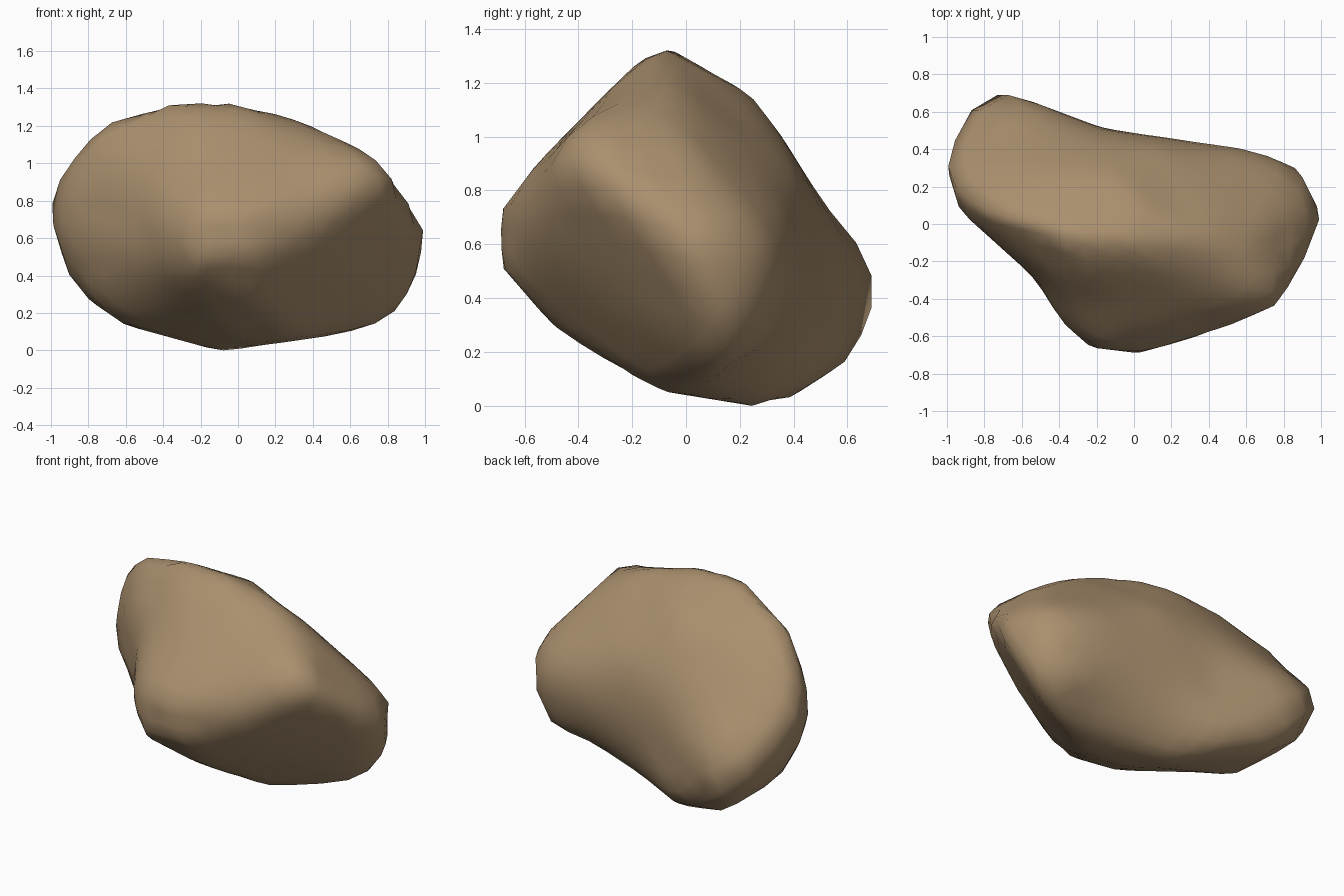
import bpy
import bmesh
import math
from mathutils import Vector

default_cube = bpy.data.objects.get("Cube")
if default_cube:
    bpy.data.objects.remove(default_cube)

# Boulder profiles, measured from its centre: (across, up) in each carving plane
FRONT = [(-1, .03), (-.98, .25), (-.9, .35), (-.77, .5), (-.53, .61), (-.29, .68),
         (0, .64), (.35, .55), (.71, .37), (.84, .23), (1, -.04), (.97, -.25),
         (.86, -.45), (.67, -.57), (-.09, -.68), (-.6, -.54), (-.79, -.41), (-.91, -.26)]
SIDE = [(-.7, .03), (-.55, .23), (-.47, .32), (-.17, .61), (.02, .68), (.2, .53), (.37, .31),
        (.69, -.14), (.69, -.35), (.59, -.51), (.42, -.63), (.28, -.68),
        (-.15, -.61), (-.5, -.37), (-.69, -.15)]
PLAN = [(-1, .3), (-.95, .47), (-.82, .69), (-.64, .69), (-.16, .51), (.58, .43),
        (.88, .29), (1, .05), (.85, -.34), (.73, -.47), (.39, -.59), (.02, -.69),
        (-.23, -.66), (-.39, -.52), (-.53, -.29), (-.93, .07)]
DIAGONAL_A = [(-.55, .68), (-.22, .69), (.04, .57), (.27, .38), (.46, .26), (.88, -.14),
              (.9, -.38), (.81, -.57), (.61, -.66), (.12, -.66), (-.26, -.52),
              (-.53, -.38), (-.6, -.22), (-.62, -.05), (-.72, .19), (-.72, .37), (-.64, .59)]
DIAGONAL_B = [(-.37, .64), (-.16, .61), (.07, .61), (.32, .55), (.6, .24), (.73, -.12),
              (.72, -.3), (.59, -.56), (.4, -.74), (.21, -.81), (-.03, -.79),
              (-.25, -.61), (-.53, -.42), (-.78, -.31), (-.9, -.05), (-.87, .18)]
DIAGONAL_C = [(-.3, .56), (.01, .55), (.24, .49), (.57, .35), (.87, .14), (1.03, -.04),
              (1.07, -.22), (.89, -.45), (.66, -.56), (.52, -.58), (-.05, -.58),
              (-.34, -.51), (-.62, -.21), (-.86, .19), (-.87, .34), (-.66, .46)]


def carver(azimuth, elevation, profile):
    """Across and up axes of a plane facing the given direction, with its profile."""
    a, e = math.radians(azimuth), math.radians(elevation)
    across = Vector((-math.sin(a), math.cos(a), 0))
    up = Vector((-math.cos(a) * math.sin(e), -math.sin(a) * math.sin(e), math.cos(e)))
    return across, up, [Vector(p) for p in profile]


CARVERS = [
    carver(-90, 0, FRONT),
    carver(0, 0, SIDE),
    carver(-90, 90, PLAN),
    carver(-55, 25, DIAGONAL_A),
    carver(125, 25, DIAGONAL_B),
    carver(55, -25, DIAGONAL_C),
]


def profile_reach(ray, profile):
    """Distance along a flat ray from the centre to the profile."""
    reach = math.inf
    for start, end in zip(profile, profile[1:] + profile[:1]):
        edge = end - start
        turn = ray.cross(edge)
        if abs(turn) < 1e-9:
            continue
        along = start.cross(ray) / turn
        distance = start.cross(edge) / turn
        if distance > 0 and -1e-5 <= along <= 1 + 1e-5:
            reach = min(reach, distance)
    return reach


def carved_radius(direction):
    return min(profile_reach(Vector((direction.dot(across), direction.dot(up))), profile)
               for across, up, profile in CARVERS)


def relax(bm, factor, times):
    for _ in range(times):
        bmesh.ops.smooth_vert(bm, verts=bm.verts, factor=factor,
                              use_axis_x=True, use_axis_y=True, use_axis_z=True)


def swell_to_profiles(bm, spread, strength):
    """Push the worn rim back out until it meets each profile, corners and edges alike."""
    for across, up, profile in CARVERS:
        middles = [(a + b) / 2 for a, b in zip(profile, profile[1:] + profile[:1])]
        for point in profile + middles:
            flat = point.normalized()
            outward = across * flat.x + up * flat.y
            sideways = up * flat.x - across * flat.y
            rim = [v for v in bm.verts if abs(v.co.dot(sideways)) < 0.07]
            centre = max(rim, key=lambda v: v.co.dot(outward)).co.copy()
            missing = min(point.length - centre.dot(outward), 0.06)
            if missing > 0:
                for v in bm.verts:
                    gap = (v.co - centre).length_squared / spread ** 2
                    if gap < 5:
                        v.co += outward * (missing * math.exp(-gap) * strength)


def trim_to_profiles(bm):
    for v in bm.verts:
        direction = v.co.normalized()
        v.co = direction * min(v.co.length, carved_radius(direction))


# Boulder body: a ball carved by the profiles, then worn until it spans them tautly
bm = bmesh.new()
bmesh.ops.create_icosphere(bm, subdivisions=4, radius=1)
for vert in bm.verts:
    heading = vert.co.normalized()
    vert.co = heading * carved_radius(heading)
relax(bm, 0.5, 4)
for _ in range(16):
    relax(bm, 0.5, 1)
    swell_to_profiles(bm, 0.2, 0.7)
    trim_to_profiles(bm)
swell_to_profiles(bm, 0.2, 0.7)
trim_to_profiles(bm)

# Stand it on the ground
ground = min(v.co.z for v in bm.verts)
bmesh.ops.translate(bm, verts=bm.verts, vec=(0, 0, -ground))
bmesh.ops.recalc_face_normals(bm, faces=bm.faces)
for face in bm.faces:
    face.smooth = True

mesh = bpy.data.meshes.new("boulder")
bm.to_mesh(mesh)
bm.free()
boulder = bpy.data.objects.new("boulder", mesh)
bpy.context.collection.objects.link(boulder)

# Stone colour
stone = bpy.data.materials.new("brown_stone")
stone.use_nodes = True
colour = (0.40, 0.275, 0.155, 1)
stone.diffuse_color = colour
shader = next(n for n in stone.node_tree.nodes if n.type == 'BSDF_PRINCIPLED')
shader.inputs["Base Color"].default_value = colour
shader.inputs["Roughness"].default_value = 0.9
mesh.materials.append(stone)
